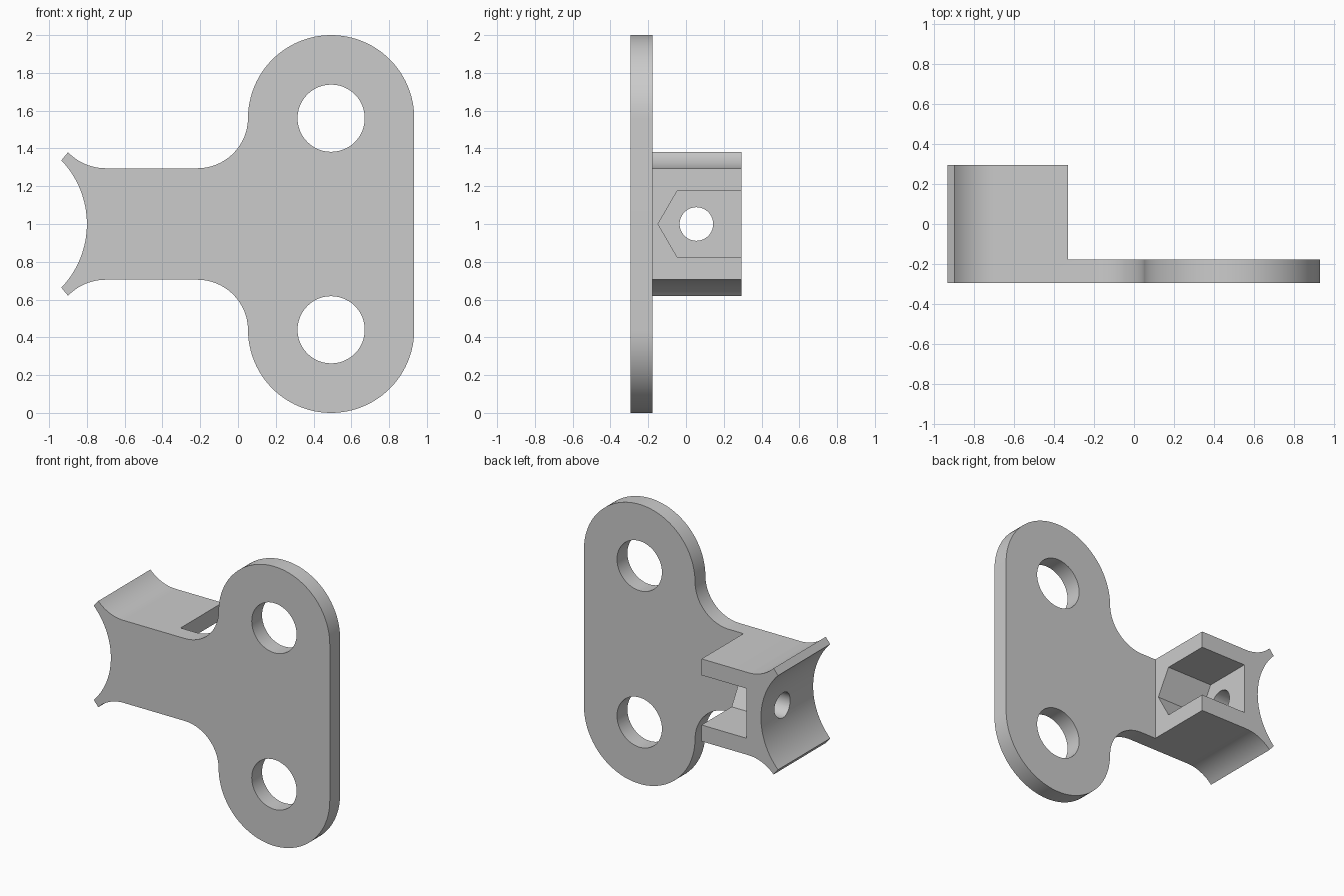
import bpy
from math import sin, cos, radians, degrees, atan2, hypot

cube = bpy.data.objects.get("Cube")
if cube:
    bpy.data.objects.remove(cube, do_unlink=True)

grey = bpy.data.materials.new("light grey")
grey.use_nodes = True
colour = (0.6, 0.6, 0.6, 1)
grey.diffuse_color = colour
grey.node_tree.nodes["Principled BSDF"].inputs["Base Color"].default_value = colour

FRONT, BACK, PLATE_BACK = -0.295, 0.295, -0.178
BLOCK_END = -0.33


def arc(cx, cz, r, start, end, steps):
    """Points on an arc, angles in degrees."""
    angles = [radians(start + (end - start) * i / steps) for i in range(steps + 1)]
    return [(cx + r * cos(a), cz + r * sin(a)) for a in angles]


def prism(name, points, low, high, axis):
    """Extrude a closed outline along x (points are y, z) or y (points are x, z)."""
    place = (lambda p, d: (d, p[0], p[1])) if axis == "x" else (lambda p, d: (p[0], d, p[1]))
    n = len(points)
    verts = [place(p, d) for d in (low, high) for p in points]
    faces = [list(range(n)), list(range(n, 2 * n))]
    faces += [(i, (i + 1) % n, n + (i + 1) % n, n + i) for i in range(n)]
    mesh = bpy.data.meshes.new(name)
    mesh.from_pydata(verts, [], faces)
    obj = bpy.data.objects.new(name, mesh)
    bpy.context.collection.objects.link(obj)
    bpy.context.view_layer.objects.active = obj
    bpy.ops.object.select_all(action="DESELECT")
    obj.select_set(True)
    bpy.ops.object.mode_set(mode="EDIT")
    bpy.ops.mesh.select_all(action="SELECT")
    bpy.ops.mesh.normals_make_consistent(inside=False)
    bpy.ops.object.mode_set(mode="OBJECT")
    mesh.materials.append(grey)
    return obj


def cut(target, cutter):
    cutter.hide_render = True
    mod = target.modifiers.new(cutter.name, "BOOLEAN")
    mod.operation, mod.solver, mod.object = "DIFFERENCE", "EXACT", cutter
    bpy.context.view_layer.objects.active = target
    bpy.ops.object.modifier_apply(modifier=mod.name)
    bpy.data.objects.remove(cutter, do_unlink=True)


# Upper half outline: round lobe, neck fillet, flared claw; heights from mid line
lobe_x, lobe_z, lobe_r = 0.493, 0.56, 0.44
neck_z, neck_r = 0.295, 0.268
flare_r = 0.278
upper = arc(lobe_x, lobe_z, lobe_r, 0, 180, 48)
upper += arc(lobe_x - lobe_r - neck_r, neck_z + neck_r, neck_r, 0, -90, 24)
upper += arc(-0.70, neck_z + flare_r, flare_r, -90, -136, 12)

# Concave saddle at the claw end
saddle_x, saddle_r = -1.288, 0.488
tip = degrees(atan2(0.337, -0.935 - saddle_x))
saddle = arc(saddle_x, 0, saddle_r, tip, -tip, 32)
lower = [(x, -z) for x, z in reversed(upper)]
outline = [(x, z + 1) for x, z in upper + saddle + lower]
bracket = prism("bracket", outline, FRONT, BACK, "y")

# Thin the plate behind the lobes, leaving the block
cut(bracket, prism("plate_relief", [(BLOCK_END, -1), (2, -1), (2, 3), (BLOCK_END, 3)],
                   PLATE_BACK, 1, "y"))

# Two mounting holes
for side in (-1, 1):
    cut(bracket, prism("mounting_hole", arc(lobe_x, 1 + side * lobe_z, 0.178, 0, 352.5, 47),
                       -1, 1, "y"))

# Nut pocket, open to the back and to the inner end of the block
pocket = [(-0.148, 1), (-0.045, 0.822), (1, 0.822), (1, 1.178), (-0.045, 1.178)]
cut(bracket, prism("nut_pocket", pocket, -0.687, 0, "x"))

# Bolt hole through the saddle wall
cut(bracket, prism("bolt_hole", arc(0.055, 1, 0.089, 0, 350, 35), -1.2, -0.5, "x"))

bpy.ops.object.select_all(action="DESELECT")
bracket.select_set(True)
bpy.context.view_layer.objects.active = bracket
bpy.ops.object.shade_smooth_by_angle(angle=radians(30))
